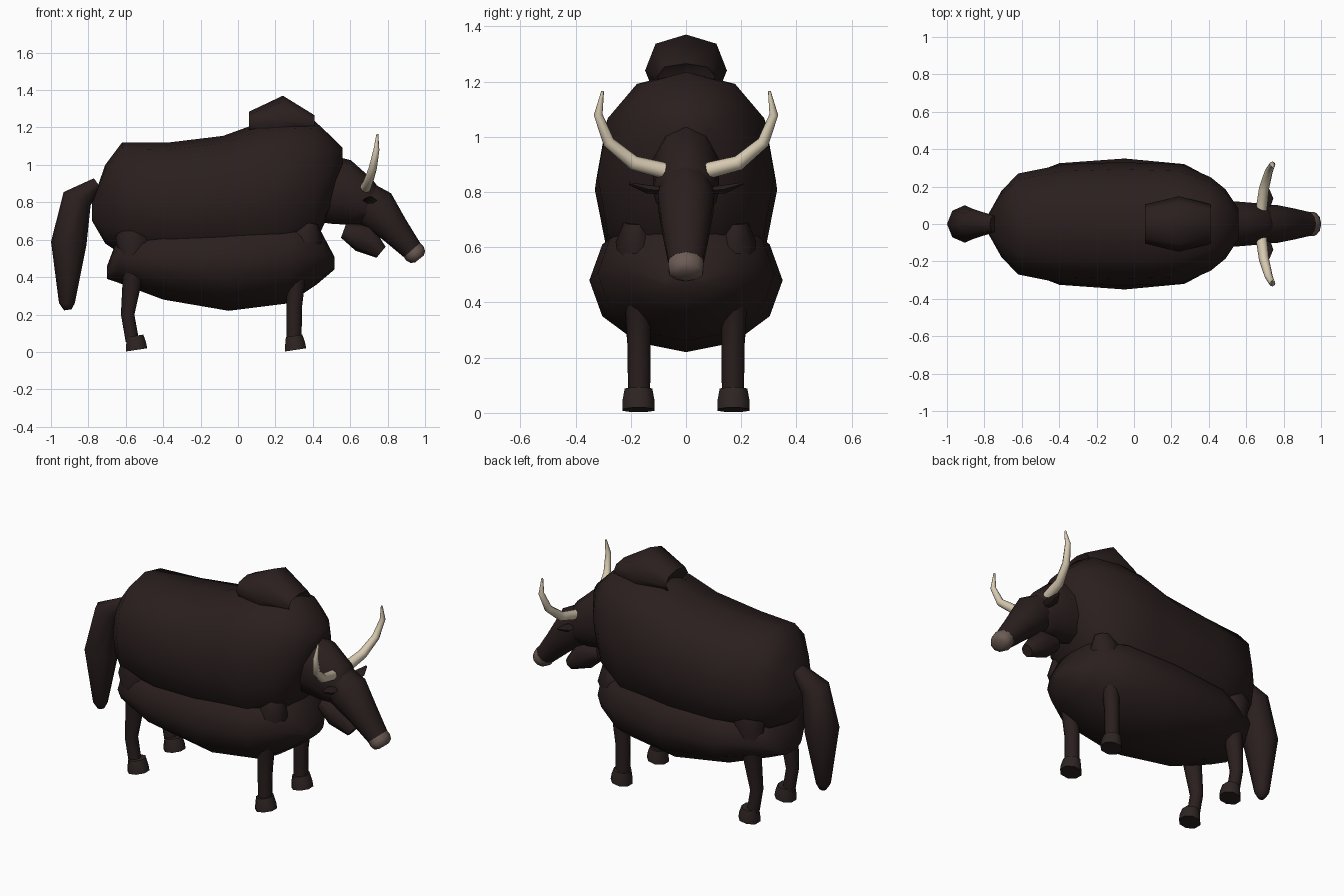
import bpy, bmesh, math
from mathutils import Vector


def material(name, rgb):
    m = bpy.data.materials.new(name)
    m.diffuse_color = (*rgb, 1)
    return m


FUR = material("dark brown fur", (0.023, 0.0135, 0.013))
HOOF = material("hoof brown", (0.027, 0.018, 0.016))
HORN = material("bone horn", (0.68, 0.59, 0.44))
NOSE = material("grey brown muzzle", (0.15, 0.105, 0.09))


def loft(name, rings, mat, sides=8, side=(0, 1, 0), axis=None, power=1.0, turn=0.0, angle=65):
    """rings: (x, y, z, half width along side axis, half height across it)"""
    bm = bmesh.new()
    side = Vector(side)
    pts = [Vector(r[:3]) for r in rings]
    loops = []
    for i, r in enumerate(rings):
        t = Vector(axis) if axis else pts[min(i + 1, len(pts) - 1)] - pts[max(i - 1, 0)]
        t.normalize()
        s = (side - t * side.dot(t)).normalized()
        up = t.cross(s)
        loop = []
        for k in range(sides):
            a = 2 * math.pi * (k + turn) / sides
            c, n = math.cos(a), math.sin(a)
            c = math.copysign(abs(c) ** power, c)
            n = math.copysign(abs(n) ** power, n)
            loop.append(bm.verts.new(pts[i] + s * c * r[3] + up * n * r[4]))
        loops.append(loop)
    for a, b in zip(loops, loops[1:]):
        for k in range(sides):
            j = (k + 1) % sides
            bm.faces.new((a[k], a[j], b[j], b[k]))
    bm.faces.new(loops[0])
    bm.faces.new(loops[-1])
    bmesh.ops.recalc_face_normals(bm, faces=bm.faces)
    me = bpy.data.meshes.new(name)
    bm.to_mesh(me)
    bm.free()
    ob = bpy.data.objects.new(name, me)
    bpy.context.collection.objects.link(ob)
    me.materials.append(mat)
    bpy.ops.object.select_all(action='DESELECT')
    ob.select_set(True)
    bpy.context.view_layer.objects.active = ob
    bpy.ops.object.shade_smooth_by_angle(angle=math.radians(angle))
    return ob


def sections(rows):
    """(x, bottom, top, half width) -> upright rings"""
    return [(x, 0, (b + t) / 2, w, (t - b) / 2) for x, b, t, w in rows]


# Barrel of the body
loft("body", sections([
    (-0.78, 0.70, 0.80, 0.05), (-0.71, 0.58, 1.00, 0.175), (-0.62, 0.52, 1.12, 0.27),
    (-0.37, 0.47, 1.12, 0.32), (-0.08, 0.46, 1.155, 0.33), (0.10, 0.47, 1.22, 0.325),
    (0.25, 0.48, 1.235, 0.32), (0.41, 0.57, 1.235, 0.25), (0.49, 0.75, 1.16, 0.185),
    (0.56, 0.98, 1.09, 0.08)]), FUR, 12, axis=(1, 0, 0), power=0.85)

# Long hair skirt under the belly
loft("hair_skirt", sections([
    (-0.70, 0.39, 0.46, 0.10), (-0.64, 0.37, 0.62, 0.23), (-0.40, 0.28, 0.70, 0.325),
    (-0.05, 0.22, 0.74, 0.35), (0.27, 0.26, 0.75, 0.32), (0.42, 0.36, 0.69, 0.24),
    (0.515, 0.44, 0.51, 0.08)]), FUR, 12, axis=(1, 0, 0))

# Shoulder hump
loft("hump", sections([
    (0.10, 1.10, 1.22, 0.07), (0.06, 1.17, 1.285, 0.105), (0.24, 1.11, 1.37, 0.148),
    (0.41, 1.17, 1.265, 0.105), (0.37, 1.12, 1.23, 0.07)]), FUR, 8, axis=(1, 0, 0), power=0.85)

# Neck, head, muzzle and beard
loft("neck", [(0.38, 0, 0.89, 0.13, 0.185), (0.55, 0, 0.855, 0.125, 0.178),
              (0.66, 0, 0.80, 0.115, 0.135), (0.72, 0, 0.77, 0.09, 0.10)], FUR, 10, turn=0.5)
loft("head", [(0.65, 0, 0.84, 0.09, 0.09), (0.735, 0, 0.765, 0.107, 0.118),
              (0.835, 0, 0.655, 0.088, 0.082), (0.93, 0, 0.545, 0.066, 0.058)], FUR, 10, turn=0.5)
loft("muzzle", [(0.92, 0, 0.556, 0.064, 0.056), (0.945, 0, 0.528, 0.068, 0.060),
                (0.962, 0, 0.507, 0.062, 0.05), (0.97, 0, 0.497, 0.035, 0.03)],
     NOSE, 10, turn=0.5)
loft("beard", [(0.565, 0, 0.65, 0.04, 0.042), (0.67, 0, 0.612, 0.07, 0.082),
               (0.765, 0, 0.533, 0.035, 0.038)], FUR, 8)

# Tail
loft("tail", [(-0.75, 0, 0.90, 0.045, 0.035), (-0.86, 0, 0.82, 0.08, 0.08),
              (-0.905, 0, 0.58, 0.10, 0.095), (-0.915, 0, 0.26, 0.04, 0.042),
              (-0.91, 0, 0.225, 0.02, 0.02)], FUR, 8)

for s, label in ((-1, "right"), (1, "left")):
    # Horns and ears
    loft("horn_" + label, [
        (0.68, s * 0.07, 0.875, 0.03, 0.03), (0.695, s * 0.19, 0.905, 0.027, 0.027),
        (0.72, s * 0.28, 0.98, 0.022, 0.022), (0.74, s * 0.318, 1.08, 0.016, 0.016),
        (0.745, s * 0.302, 1.165, 0.005, 0.005)], HORN, 8, side=(1, 0, 0), angle=80)
    loft("ear_" + label, [
        (0.70, s * 0.08, 0.805, 0.025, 0.015), (0.705, s * 0.14, 0.81, 0.04, 0.018),
        (0.71, s * 0.205, 0.83, 0.006, 0.005)], FUR, 6, side=(1, 0, 0))
    # Legs, widening into the shoulder and thigh
    loft("front_leg_" + label, [
        (0.37, s * 0.18, 0.69, 0.045, 0.06), (0.36, s * 0.18, 0.62, 0.075, 0.095),
        (0.315, s * 0.175, 0.44, 0.048, 0.052), (0.30, s * 0.17, 0.24, 0.042, 0.042),
        (0.30, s * 0.17, 0.06, 0.04, 0.04)], FUR, 8)
    loft("hind_leg_" + label, [
        (-0.56, s * 0.19, 0.68, 0.05, 0.07), (-0.56, s * 0.19, 0.61, 0.075, 0.095),
        (-0.56, s * 0.175, 0.42, 0.052, 0.055), (-0.59, s * 0.17, 0.20, 0.038, 0.036),
        (-0.565, s * 0.17, 0.06, 0.036, 0.036)], FUR, 8)
    # Hooves, tilted slightly up at the toe
    for part, x in (("front", 0.305), ("hind", -0.545)):
        loft(f"{part}_hoof_{label}", [
            (x - 0.005, s * 0.172, 0.086, 0.054, 0.048), (x, s * 0.172, 0.045, 0.062, 0.058),
            (x + 0.003, s * 0.172, 0.011, 0.062, 0.062)], HOOF, 8,
            axis=(0.15, 0, -1), turn=0.5)
